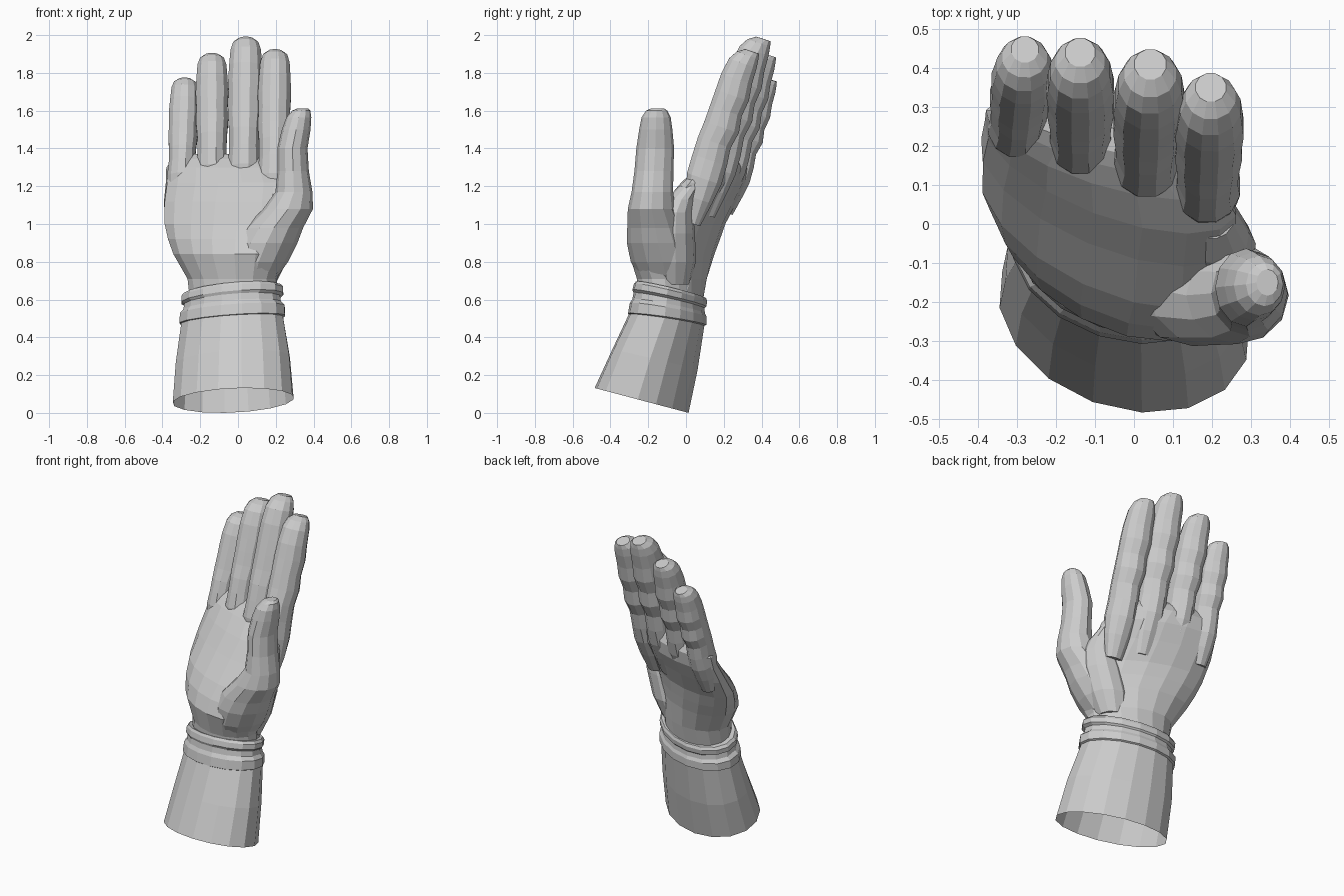
import bpy, bmesh
from math import cos, sin, pi, radians
from mathutils import Vector


def ellipse(cx, cy, z, a, b, deg=0, sy=0, sx=0, n=16):
    """Rotated ellipse; sy and sx tilt the ring along y and x."""
    c, s = cos(radians(deg)), sin(radians(deg))
    pts = []
    for i in range(n):
        t = 2 * pi * i / n
        x, y = a * cos(t) * c - b * sin(t) * s, a * cos(t) * s + b * sin(t) * c
        pts.append((cx + x, cy + y, z + sy * y + sx * x))
    return pts


def loft(name, rings, caps=True):
    bm = bmesh.new()
    rows = [[bm.verts.new(p) for p in r] for r in rings]
    n = len(rows[0])
    for lo, hi in zip(rows, rows[1:]):
        for i in range(n):
            j = (i + 1) % n
            bm.faces.new((lo[i], lo[j], hi[j], hi[i]))
    if caps:
        bm.faces.new(rows[0][::-1])
        bm.faces.new(rows[-1])
        bmesh.ops.recalc_face_normals(bm, faces=bm.faces[:])
    me = bpy.data.meshes.new(name)
    bm.to_mesh(me)
    bm.free()
    ob = bpy.data.objects.new(name, me)
    bpy.context.collection.objects.link(ob)
    return ob


# (position along finger, width, depth, shift towards the nail)
FINGER = [(-.3, .6, .5, .25), (-.12, .9, .85, .15), (.03, .98, 1.12, .05), (.17, .9, 1.12, 0),
          (.3, .92, 1.06, -.08), (.42, 1.0, 1.12, .04), (.54, .97, 1.03, -.04), (.66, 1.02, 1.08, .02),
          (.78, .97, 1.0, -.05), (.9, .9, .9, 0), (.965, .74, .7, .12), (1, .45, .45, .3)]


def finger(name, base, tip, r, n=12):
    p, q = Vector(base), Vector(tip)
    d = (q - p).normalized()
    u = (Vector((1, 0, 0)) - d * d.x).normalized()
    v = d.cross(u)
    rings = []
    for t, w, k, off in FINGER:
        c = p.lerp(q, t) + v * off * r
        rings.append([c + u * r * w * cos(2 * pi * (i + .5) / n) + v * r * k * sin(2 * pi * (i + .5) / n)
                      for i in range(n)])
    return loft(name, rings)


# Palm and back of the hand
hand = loft("hand", [ellipse(*s) for s in [
    (-.025, -.085, .56, .235, .16, -18),
    (-.03, -.075, .71, .25, .172, -25),
    (-.045, -.075, .84, .322, .19, -28),
    (-.055, -.045, .92, .345, .182, -27),
    (-.06, -.005, 1.0, .36, .165, -25),
    (-.065, .08, 1.12, .355, .14, -23),
    (-.06, .145, 1.22, .345, .125, -21),
    (-.08, .195, 1.3, .315, .095, -18),
    (-.09, .215, 1.345, .26, .06, -16),
    (-.09, .225, 1.37, .2, .03, -15)]])

# Thumb, with its fleshy base
thumb = loft("thumb", [ellipse(*s, n=12) for s in [
    (.08, -.10, .68, .10, .13),
    (.11, -.122, .8, .155, .17),
    (.15, -.148, .9, .165, .165),
    (.19, -.163, .98, .155, .148),
    (.265, -.183, 1.08, .132, .125),
    (.296, -.178, 1.17, .098, .11),
    (.292, -.17, 1.28, .083, .103),
    (.288, -.163, 1.4, .08, .1),
    (.308, -.16, 1.5, .076, .088),
    (.322, -.158, 1.565, .066, .077),
    (.335, -.155, 1.6, .048, .056),
    (.342, -.15, 1.612, .028, .034)]])

# Skin between thumb and palm
web = loft("thumb_web", [ellipse(*s, -25, n=12) for s in [
    (.11, -.06, .68, .09, .08),
    (.14, -.06, .8, .12, .11),
    (.185, -.06, .95, .12, .105),
    (.215, -.055, 1.06, .1, .09),
    (.22, -.03, 1.13, .075, .075),
    (.21, .02, 1.2, .05, .06)]])

# Four fingers
parts = [thumb, web] + [finger(*f) for f in [
    ("index_finger", (.187, .085, 1.22), (.197, .325, 1.922), .089),
    ("middle_finger", (.033, .155, 1.27), (.042, .383, 1.988), .093),
    ("ring_finger", (-.137, .21, 1.27), (-.138, .415, 1.902), .088),
    ("little_finger", (-.3, .245, 1.23), (-.28, .425, 1.772), .08)]]

# Merge them into one skin
for part in parts:
    m = hand.modifiers.new("join", "BOOLEAN")
    m.operation, m.solver, m.object = "UNION", "EXACT", part
    bpy.context.view_layer.objects.active = hand
    bpy.ops.object.modifier_apply(modifier=m.name)
    bpy.data.objects.remove(part)

# Flared sleeve, open at the bottom
loft("sleeve", [
    ellipse(-.025, -.235, .066, .333, .236, -20, -.265),
    ellipse(-.027, -.165, .28, .316, .213, -20, -.23, .02),
    ellipse(-.03, -.1, .5, .28, .188, -18, -.15, .03)], caps=False)

# Two raised wrist bands with a groove between them
loft("wrist_bands", [ellipse(-.03, cy, z, a, b, -18, tilt, .05) for cy, z, a, b, tilt in [
    (-.1, .485, .272, .18, -.13),
    (-.1, .495, .292, .197, -.13),
    (-.095, .545, .29, .192, -.16),
    (-.092, .565, .27, .182, -.18),
    (-.09, .595, .265, .178, -.2),
    (-.088, .607, .282, .185, -.21),
    (-.082, .637, .282, .183, -.22),
    (-.08, .652, .268, .175, -.22),
    (-.08, .65, .225, .15, -.22)]], caps=False)
